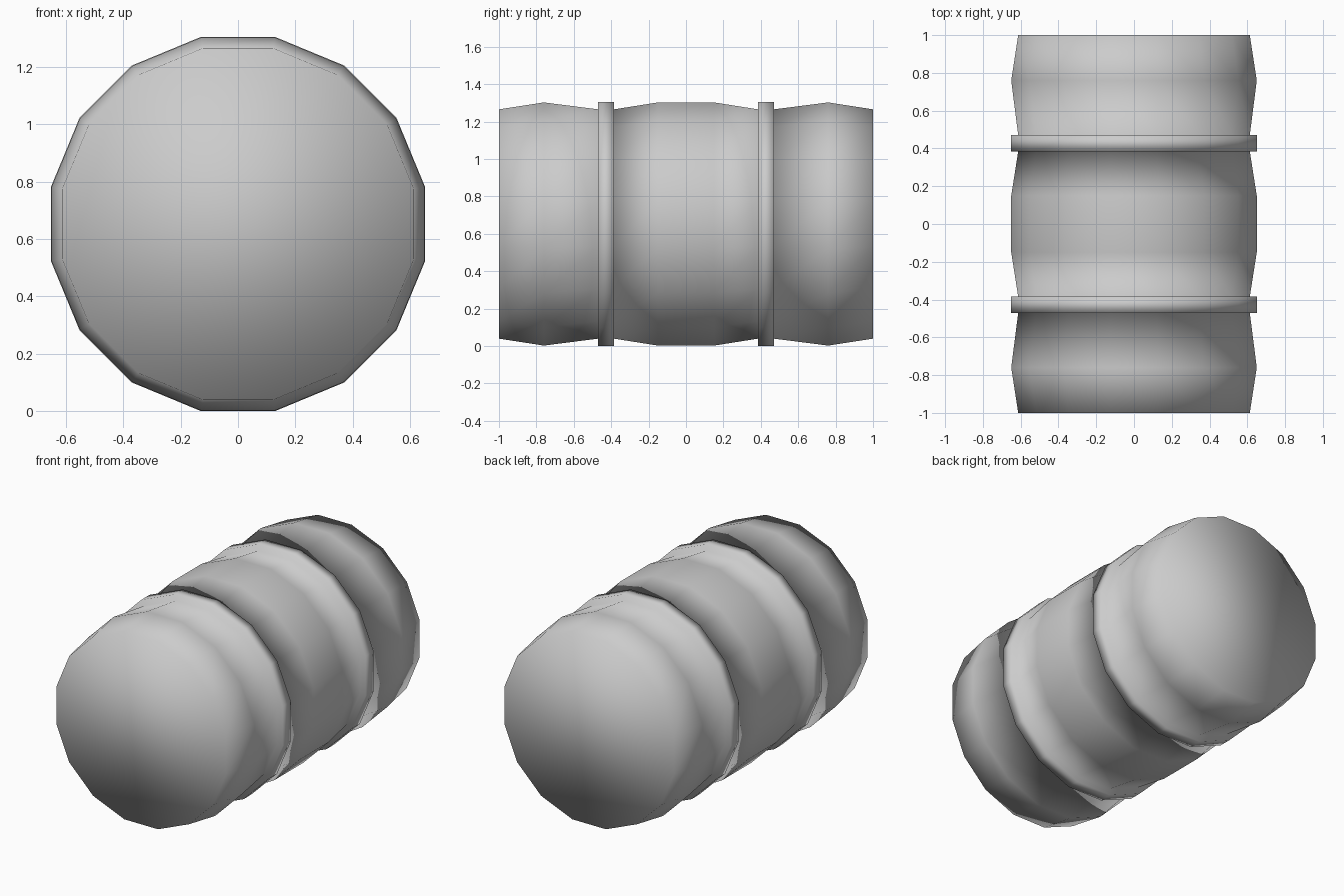
import bpy
import bmesh
import math

if "Cube" in bpy.data.objects:
    bpy.data.objects.remove(bpy.data.objects["Cube"], do_unlink=True)

SIDES = 16
CENTRE_Z = 0.652
FLAT = math.cos(math.pi / SIDES)  # turns a flat-side radius into a corner radius

# Half profile from the middle to the end: (distance along y, flat-side radius)
half_profile = [
    (0.15, 0.65),                  # bulge of the middle drum
    (0.385, 0.613),
    (0.385, 0.652), (0.47, 0.652),  # raised band
    (0.47, 0.613),
    (0.76, 0.65),                  # bulge of the end drum
    (1.0, 0.613),
]
profile = [(-y, r) for y, r in reversed(half_profile)] + half_profile


def ring(bm, y, radius):
    """Polygon of vertices around the y axis, with a flat side on top."""
    verts = []
    for i in range(SIDES):
        a = math.tau * (i + 0.5) / SIDES
        r = radius / FLAT
        verts.append(bm.verts.new((r * math.cos(a), y, CENTRE_Z + r * math.sin(a))))
    return verts


# Barrel body with its two bands, in one continuous smooth surface
bm = bmesh.new()
rings = [ring(bm, y, r) for y, r in profile]
for a, b in zip(rings, rings[1:]):
    for i in range(SIDES):
        j = (i + 1) % SIDES
        bm.faces.new((a[i], a[j], b[j], b[i]))

# End caps
bm.faces.new(rings[0])
bm.faces.new(rings[-1])
bmesh.ops.recalc_face_normals(bm, faces=bm.faces)
for face in bm.faces:
    face.smooth = True

mesh = bpy.data.meshes.new("banded_barrel")
bm.to_mesh(mesh)
bm.free()
barrel = bpy.data.objects.new("banded_barrel", mesh)
bpy.context.collection.objects.link(barrel)

# Plain grey material
grey = bpy.data.materials.new("light_grey")
grey.use_nodes = True
colour = (0.6, 0.6, 0.6, 1.0)
grey.diffuse_color = colour
for node in grey.node_tree.nodes:
    if node.type == "BSDF_PRINCIPLED":
        node.inputs["Base Color"].default_value = colour
mesh.materials.append(grey)
